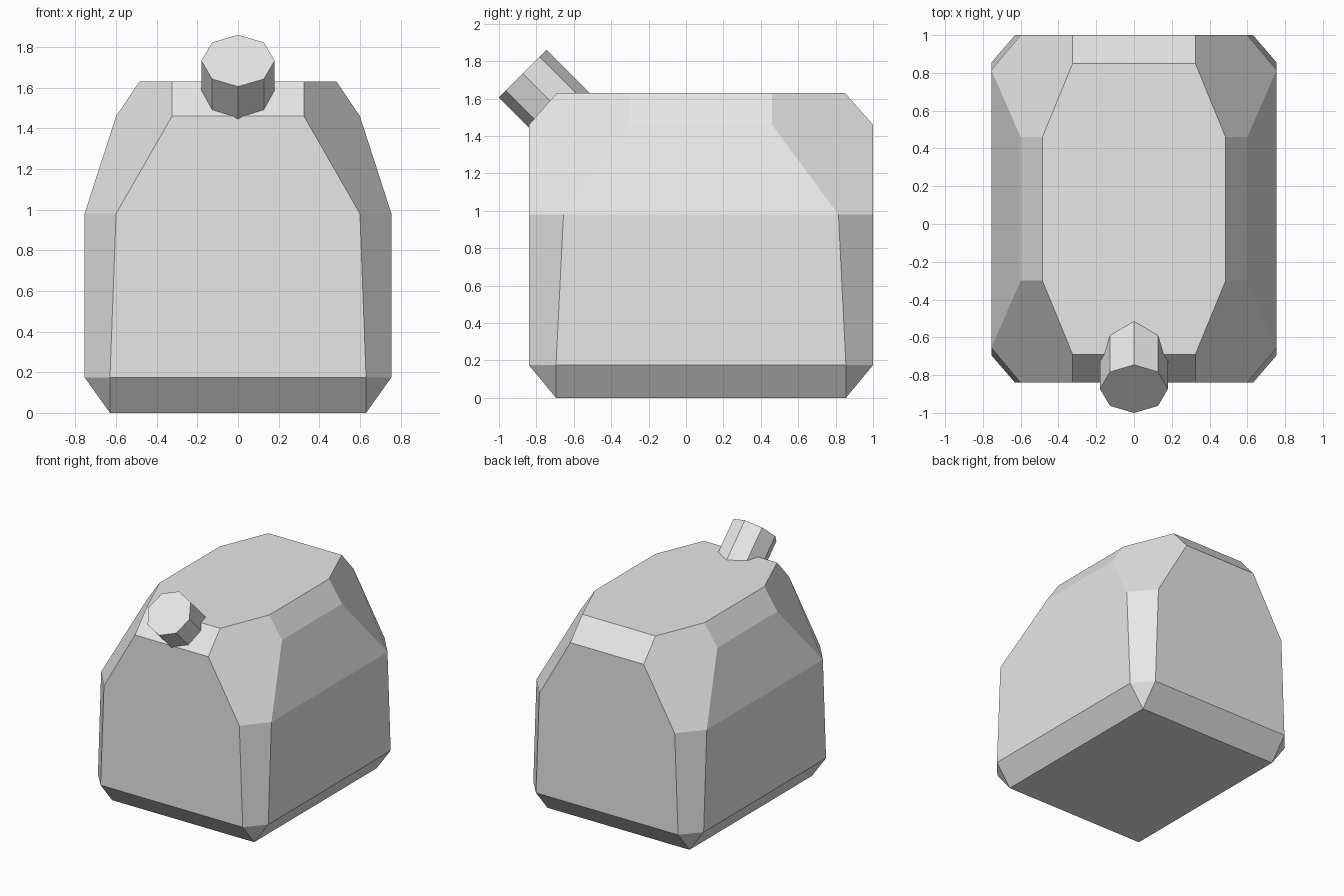
import bpy, bmesh, math
from mathutils import Vector

if "Cube" in bpy.data.objects:
    bpy.data.objects.remove(bpy.data.objects["Cube"])

grey = bpy.data.materials.new("light_grey")
grey.diffuse_color = (0.8, 0.8, 0.8, 1)
grey.use_nodes = True
grey.node_tree.nodes["Principled BSDF"].inputs["Base Color"].default_value = grey.diffuse_color


def finish(name, bm, location):
    bmesh.ops.recalc_face_normals(bm, faces=bm.faces)
    mesh = bpy.data.meshes.new(name)
    bm.to_mesh(mesh)
    bm.free()
    mesh.materials.append(grey)
    obj = bpy.data.objects.new(name, mesh)
    obj.location = location
    bpy.context.collection.objects.link(obj)
    return obj


# Canister body: one quarter is built from its end and side corner profiles
base = (0.63, 0.775, 0)
end = [base, (0.63, 0.92, 0.175), (0.60, 0.92, 0.98), (0.325, 0.92, 1.46), (0.325, 0.77, 1.63)]
side = [base, (0.755, 0.775, 0.175), (0.755, 0.735, 0.98), (0.60, 0.38, 1.46), (0.485, 0.38, 1.63)]


def on_x0(p):
    return (0, p[1], p[2])


def on_y0(p):
    return (p[0], 0, p[2])


faces = [
    [(0, 0, 0), on_y0(base), base, on_x0(base)],                       # bottom
    [(0, 0, 1.63), on_y0(side[4]), side[4], end[4], on_x0(end[4])],    # top
    [base, side[1], end[1]],                                           # corner foot
    [end[1], side[1], side[2], end[2]],                                # corner upright
    [end[2], side[2], side[3], side[4], end[4], end[3]],               # corner shoulder
]
for i in range(4):
    faces.append([on_x0(end[i]), end[i], end[i + 1], on_x0(end[i + 1])])
    faces.append([on_y0(side[i]), on_y0(side[i + 1]), side[i + 1], side[i]])

bm = bmesh.new()
for f in faces:
    bm.faces.new([bm.verts.new(p) for p in f])
bmesh.ops.remove_doubles(bm, verts=bm.verts, dist=0.0005)
body = finish("canister_body", bm, (0, 0.08, 0))
mirror = body.modifiers.new("mirror", 'MIRROR')
mirror.use_axis = (True, True, False)
mirror.use_clip = True

# Eight-sided spout cap, tilted forward at 45 degrees and sunk into the body
length = 0.40
direction = Vector((0, -1, 1)).normalized()
outer_centre = Vector((0, -0.873, 1.733))
bm = bmesh.new()
bmesh.ops.create_cone(bm, cap_ends=True, segments=8, radius1=0.18, radius2=0.18, depth=length)
spout = finish("spout_cap", bm, outer_centre - direction * length / 2)
spout.rotation_euler.x = math.radians(45)
